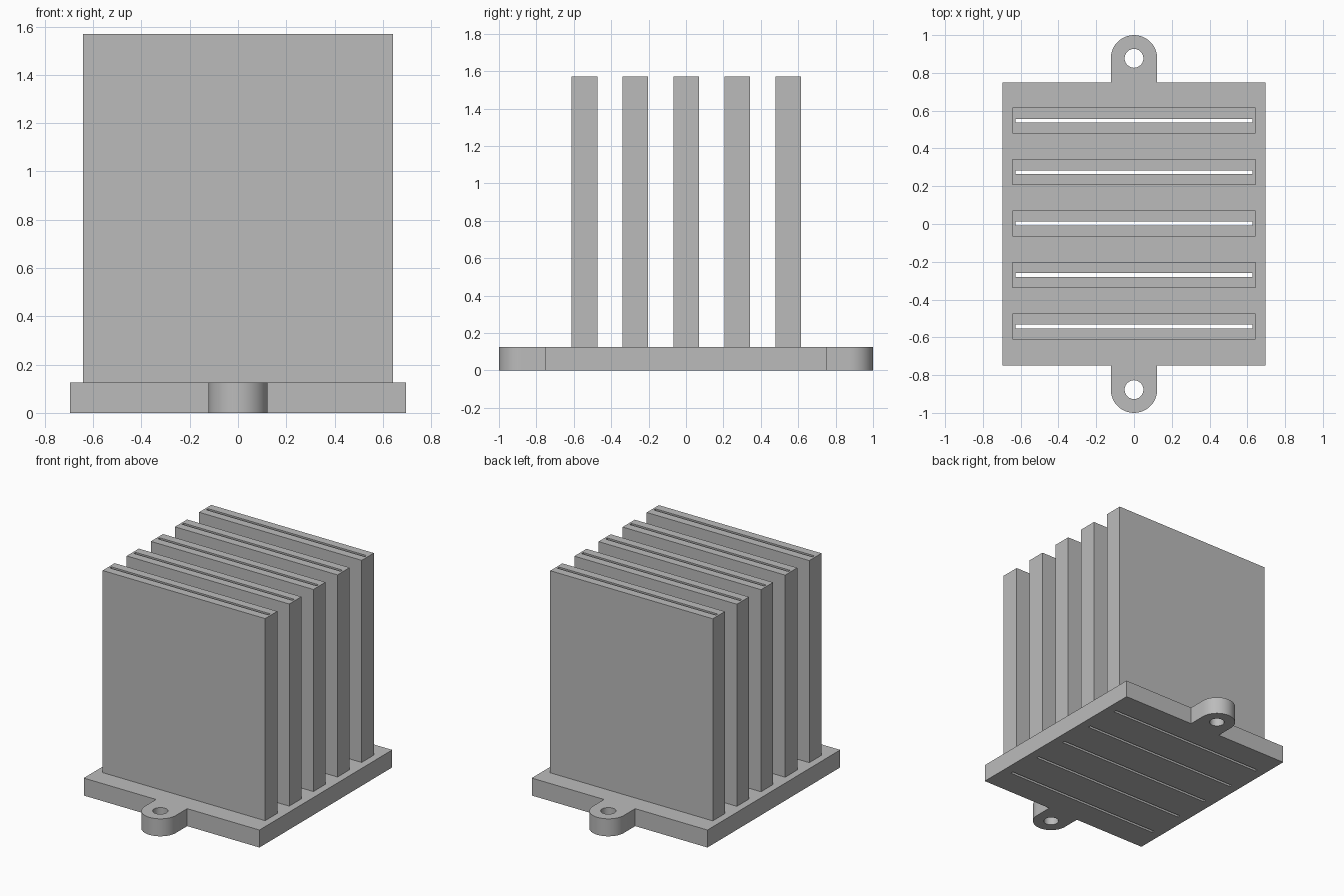
import bpy, bmesh, math

if "Cube" in bpy.data.objects:
    bpy.data.objects.remove(bpy.data.objects["Cube"], do_unlink=True)

metal = bpy.data.materials.new("grey_metal")
metal.use_nodes = True
colour = (0.5, 0.5, 0.5, 1)
metal.diffuse_color = colour
metal.node_tree.nodes["Principled BSDF"].inputs["Base Color"].default_value = colour

BASE_X, BASE_Y, BASE_H, TOP = 0.695, 0.75, 0.125, 1.57
LUG_R, LUG_Y, HOLE_R = 0.123, 0.877, 0.05
FIN_X, FIN_T, PITCH = 0.643, 0.137, 0.2725
SLOT_X, SLOT_T = 0.627, 0.02


def rect(half_x, thickness, y):
    h = thickness / 2
    return [(-half_x, y - h), (half_x, y - h), (half_x, y + h), (-half_x, y + h)]


def arc(radius, y, start, end, steps):
    angles = [math.radians(start + (end - start) * i / steps) for i in range(steps + 1)]
    return [(radius * math.cos(a), y + radius * math.sin(a)) for a in angles]


def plate(name, loops, z0, z1):
    """Extrude an outline, with any inner loops left open as holes."""
    curve = bpy.data.curves.new(name, "CURVE")
    curve.dimensions = "2D"
    curve.fill_mode = "BOTH"
    curve.extrude = (z1 - z0) / 2
    for loop in loops:
        spline = curve.splines.new("POLY")
        spline.points.add(len(loop) - 1)
        for point, (x, y) in zip(spline.points, loop):
            point.co = (x, y, 0, 1)
        spline.use_cyclic_u = True
    obj = bpy.data.objects.new(name, curve)
    bpy.context.collection.objects.link(obj)
    bpy.ops.object.select_all(action="DESELECT")
    obj.select_set(True)
    bpy.context.view_layer.objects.active = obj
    bpy.ops.object.convert(target="MESH")
    obj = bpy.context.object
    # Weld the caps to the walls and stand the part on its base height
    bm = bmesh.new()
    bm.from_mesh(obj.data)
    bmesh.ops.remove_doubles(bm, verts=bm.verts, dist=0.0001)
    bmesh.ops.translate(bm, verts=bm.verts, vec=(0, 0, (z0 + z1) / 2))
    bmesh.ops.recalc_face_normals(bm, faces=bm.faces)
    bm.to_mesh(obj.data)
    bm.free()
    obj.data.materials.clear()
    obj.data.materials.append(metal)
    bpy.ops.object.shade_smooth_by_angle(angle=math.radians(30))
    return obj


fin_ys = [0.002 + PITCH * i for i in range(-2, 3)]
slots = [rect(SLOT_X, SLOT_T, y) for y in fin_ys]

# Base plate with a rounded, drilled lug at the front and back
half = [(BASE_X, -BASE_Y), (BASE_X, BASE_Y), (LUG_R, BASE_Y)]
half += arc(LUG_R, LUG_Y, 0, 180, 24) + [(-LUG_R, BASE_Y)]
outline = half + [(-x, -y) for x, y in half]
holes = [arc(HOLE_R, s * LUG_Y, 0, 345, 23) for s in (-1, 1)]
plate("base_plate", [outline] + holes + slots, 0, BASE_H)

# Five upright fins, each slotted through
for i, (y, slot) in enumerate(zip(fin_ys, slots)):
    plate(f"fin_{i + 1}", [rect(FIN_X, FIN_T, y), slot], BASE_H, TOP)
